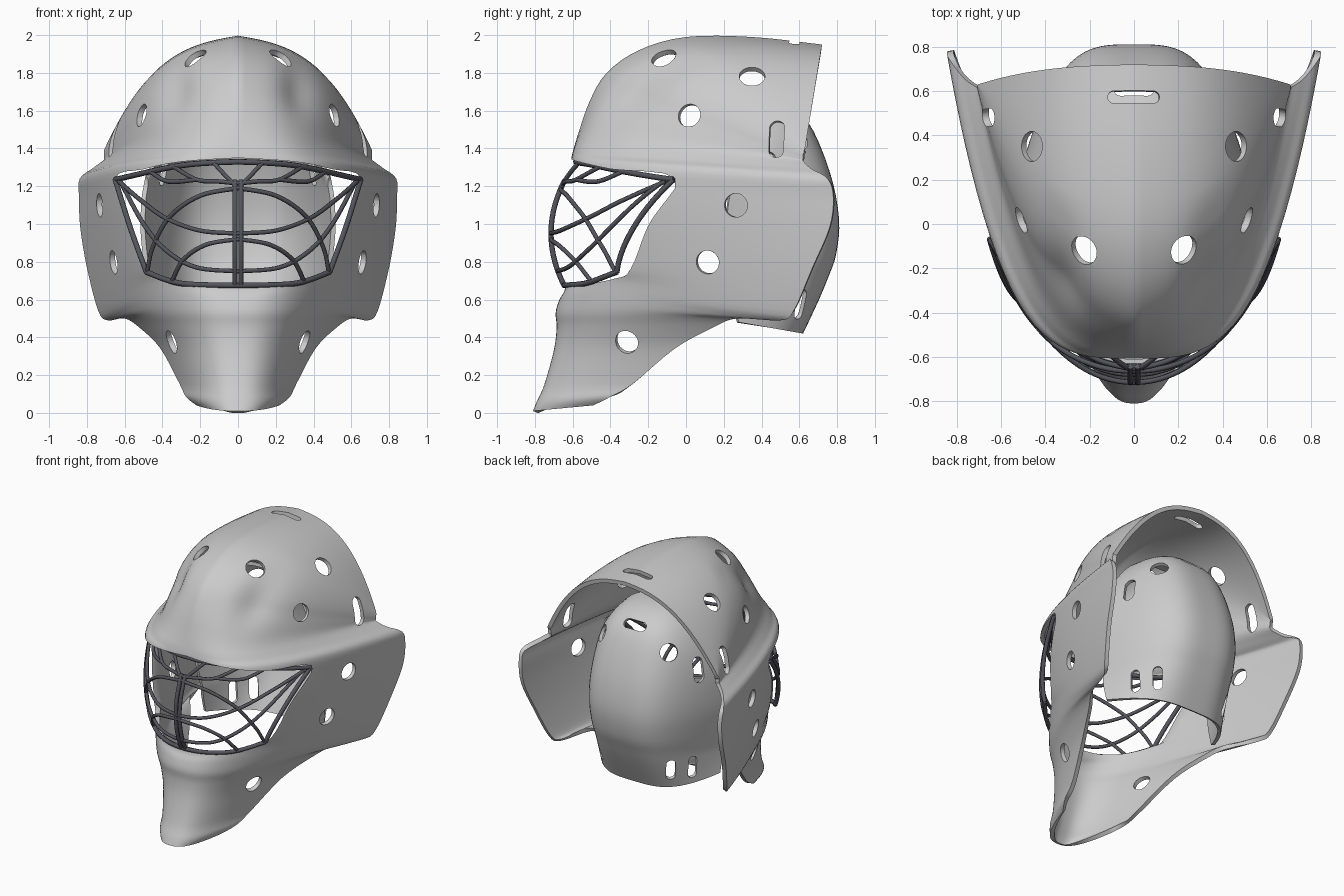
import bpy, bmesh, math
from mathutils import Vector, Matrix
from mathutils.bvhtree import BVHTree

if "Cube" in bpy.data.objects:
    bpy.data.objects.remove(bpy.data.objects["Cube"])


def spline(pts, k):
    """Catmull-Rom through rows of numbers, k steps per span."""
    out = []
    for i in range(len(pts) - 1):
        p1, p2 = pts[i], pts[i + 1]
        p0, p3 = pts[max(i - 1, 0)], pts[min(i + 2, len(pts) - 1)]
        for j in range(k):
            t = j / k
            out.append([0.5 * (2 * b + (c - a) * t + (2 * a - 5 * b + 4 * c - d) * t * t
                               + (3 * b - a - 3 * c + d) * t ** 3)
                        for a, b, c, d in zip(p0, p1, p2, p3)])
    return out + [list(pts[-1])]


def activate(ob):
    bpy.ops.object.select_all(action='DESELECT')
    ob.select_set(True)
    bpy.context.view_layer.objects.active = ob


def add_object(name, bm):
    me = bpy.data.meshes.new(name)
    bm.to_mesh(me)
    ob = bpy.data.objects.new(name, me)
    bpy.context.collection.objects.link(ob)
    return ob


def rib_surface(ribs, n, centre, peak=0, shape=None):
    """Loft of mirrored ribs: (centre y, centre z, edge x, edge y, edge z, exponent)."""
    bm = bmesh.new()
    rows = []
    for yc, zc, xe, ye, ze, p in spline(ribs, 4):
        k = peak * min(max((zc - 1.4) / .35, 0), 1) * (1 - .7 * max(yc, 0))
        row = []
        for i in range(-n, n + 1):
            f = 1 - (1 - abs(i) / n) ** 1.4
            g = (1 - k) * f ** p + k * f
            v = Vector((math.copysign(f * xe, i), yc + (ye - yc) * g, zc + (ze - zc) * g))
            if shape:
                v = shape(v, f, zc, yc)
            row.append(bm.verts.new(v))
        rows.append(row)
    for a, b in zip(rows, rows[1:]):
        for i in range(2 * n):
            bm.faces.new((a[i], a[i + 1], b[i + 1], b[i]))
    bm.normal_update()
    if sum(f.normal.dot(f.calc_center_median() - Vector(centre)) for f in bm.faces) < 0:
        bmesh.ops.reverse_faces(bm, faces=bm.faces)
    bm.normal_update()
    return bm


def prism(bm, outline, mat, depth):
    """Closed prism of a 2D outline, depth each way along local z."""
    lo, hi = [[bm.verts.new(mat @ Vector((x, y, s * depth))) for x, y in outline] for s in (-1, 1)]
    bm.faces.new(lo[::-1])
    bm.faces.new(hi)
    m = len(lo)
    for i in range(m):
        bm.faces.new((lo[i], lo[(i + 1) % m], hi[(i + 1) % m], hi[i]))


def hole(bm, tree, pos, r, half, along):
    """Round hole or rounded slot, set square to the surface."""
    loc, nor, _, _ = tree.find_nearest(Vector(pos))
    u = Vector(along)
    u = (u - nor * u.dot(nor)).normalized()
    m = Matrix((u, nor.cross(u), nor)).transposed().to_4x4()
    m.translation = loc
    pts = []
    for i in range(24):
        a = math.tau * (i + 0.5) / 24
        pts.append((r * math.cos(a) + math.copysign(half, math.cos(a)) * (half > 0), r * math.sin(a)))
    prism(bm, pts, m, 0.07)


def finish(name, surf, holes, thick, opening=None):
    tree = BVHTree.FromBMesh(surf)
    cut = bmesh.new()
    for pos, r, half, along in holes:
        for s in ((1, -1) if pos[0] else (1,)):
            hole(cut, tree, (s * pos[0], pos[1], pos[2]), r, half, (s * along[0], along[1], along[2]))
    if opening:
        prism(cut, opening, Matrix.Translation((0, -0.4, 0)) @ Matrix.Rotation(math.pi / 2, 4, 'X'), 0.6)
    bmesh.ops.recalc_face_normals(cut, faces=cut.faces)
    ob, cutter = add_object(name, surf), add_object(name + "_cutter", cut)
    cutter.hide_render = True
    activate(ob)
    m = ob.modifiers.new("thickness", 'SOLIDIFY')
    m.thickness, m.offset = thick, -1
    b = ob.modifiers.new("holes", 'BOOLEAN')
    b.object, b.operation, b.solver = cutter, 'DIFFERENCE', 'EXACT'
    for mod in (m, b):
        bpy.ops.object.modifier_apply(modifier=mod.name)
    bpy.data.objects.remove(cutter)
    bpy.ops.object.shade_smooth_by_angle(angle=math.radians(38))


# Mask shell, chin to crown
shell_ribs = [
    (-.81, .01, .22, -.49, .04, 2.6), (-.79, .06, .275, -.40, .085, 2.6),
    (-.75, .15, .31, -.28, .155, 2.6), (-.70, .33, .41, -.06, .34, 2.6),
    (-.685, .45, .52, .14, .45, 2.6), (-.69, .53, .60, .27, .50, 2.6),
    (-.67, .60, .69, .50, .49, 2.65), (-.64, .66, .74, .57, .54, 2.7),
    (-.64, .80, .80, .67, .77, 2.8), (-.64, 1.0, .835, .76, .98, 3.1),
    (-.63, 1.2, .842, .78, 1.14, 3.4), (-.61, 1.33, .838, .75, 1.24, 3.45),
    (-.60, 1.38, .77, .66, 1.295, 3.2), (-.57, 1.48, .715, .62, 1.335, 3.0),
    (-.51, 1.65, .71, .62, 1.345, 3.0), (-.42, 1.80, .71, .62, 1.36, 3.1),
    (-.25, 1.92, .71, .62, 1.37, 3.1), (.0, 1.99, .71, .625, 1.38, 3.1),
    (.35, 1.99, .71, .625, 1.39, 2.9), (.72, 1.95, .705, .63, 1.40, 2.7)]


def sculpt(v, f, zc, yc):
    # Forehead furrows beside the central ridge, and raised cheek lip
    w = math.exp(-((zc - 1.78) / .16) ** 2) * (1 if yc < 0 else 0)
    c = Vector((0, .3, 1.3))
    v = c + (v - c) * (1 - .06 * w * math.exp(-((f - .46) / .12) ** 2))
    v.z += .07 * math.exp(-((zc - .66) / .07) ** 2) * math.sin(math.pi * min(f, 1)) ** 2
    return v


half_eye = spline([(0, .675), (.3, .685), (.42, .71), (.49, .76), (.57, .98), (.65, 1.24),
                   (.5, 1.29), (.3, 1.33), (0, 1.35)], 4)
eye = half_eye + [(-x, z) for x, z in half_eye[-2:0:-1]]
Z, X = (0, 0, 1), (1, 0, 0)
finish("mask_shell", rib_surface(shell_ribs, 26, (0, .3, 1), .22, sculpt), [
    ((.18, -.09, 1.82), .068, 0, X), ((.46, .35, 1.78), .068, 0, X), ((.53, .01, 1.58), .062, 0, X),
    ((.66, .48, 1.45), .04, .06, Z), ((.71, .27, 1.10), .063, 0, Z), ((.64, .12, .80), .063, 0, Z),
    ((.34, -.31, .38), .063, 0, Z), ((0, .575, 1.97), .028, .088, X)], .03, eye)

# Back plate cup
plate_ribs = [
    (.30, 1.69, .49, .25, 1.25, 2.8), (.48, 1.66, .50, .24, 1.20, 2.8),
    (.64, 1.55, .51, .23, 1.14, 3.0), (.76, 1.28, .515, .22, 1.06, 3.3),
    (.81, 1.03, .515, .22, .95, 3.4), (.795, .84, .50, .22, .80, 3.4),
    (.75, .71, .48, .24, .68, 3.4), (.70, .59, .48, .25, .60, 3.4),
    (.62, .42, .48, .28, .48, 3.4)]
finish("back_plate", rib_surface(plate_ribs, 18, (0, .2, 1)), [
    ((0, .60, 1.58), .035, .055, X), ((.28, .60, 1.45), .062, 0, X), ((.43, .45, 1.30), .04, .05, Z),
    ((.31, .62, .57), .032, .05, Z), ((.43, .50, .57), .032, .05, Z)], .025)

# Wire cage: bars drawn in front view, wrapped on a curved face
steel = bpy.data.materials.new("dark_steel")
steel.diffuse_color = (.09, .09, .11, 1)
steel.use_nodes = True
steel.node_tree.nodes["Principled BSDF"].inputs["Base Color"].default_value = steel.diffuse_color


def bar(name, pts, r=.012, mirror=False, whole=False):
    path = spline(pts, 8)
    if whole:
        path = [[-x, z] for x, z in path[::-1]][:-1] + path
    cu = bpy.data.curves.new(name, 'CURVE')
    cu.dimensions, cu.bevel_depth, cu.bevel_resolution, cu.use_fill_caps = '3D', r, 2, True
    for s in ((1, -1) if mirror else (1,)):
        sp = cu.splines.new('POLY')
        sp.points.add(len(path) - 1)
        for p, (x, z) in zip(sp.points, path):
            y = -.715 + .1 * ((z - .95) / .33) ** 2 + 1.42 * abs(x) ** 2.1
            p.co = (s * x, y, z, 1)
    cu.materials.append(steel)
    ob = bpy.data.objects.new(name, cu)
    bpy.context.collection.objects.link(ob)
    activate(ob)
    bpy.ops.object.convert(target='MESH')
    bpy.ops.object.shade_smooth_by_angle(angle=math.radians(60))


bar("cage_top_rail", [(0, 1.33), (.3, 1.31), (.65, 1.235)], .015, whole=True)
bar("cage_side_rail", [(.65, 1.235), (.57, .98), (.485, .745)], .015, mirror=True)
bar("cage_bottom_rail", [(0, .675), (.3, .685), (.485, .745)], .015, whole=True)
bar("cage_brow_bar", [(0, 1.215), (.1, 1.225), (.22, 1.235), (.35, 1.31)], whole=True)
bar("cage_brow_side_bar", [(.22, 1.235), (.37, 1.225), (.46, 1.275)], mirror=True)
bar("cage_brow_strut", [(.02, 1.21), (.07, 1.26), (.13, 1.325)], mirror=True)
bar("cage_upper_arch", [(0, 1.19), (.2, 1.15), (.36, 1.04), (.45, .88), (.48, .75)], whole=True)
bar("cage_lower_arch", [(0, .92), (.17, .89), (.29, .81), (.35, .695)], whole=True)
bar("cage_middle_bowl", [(0, .95), (.2, .965), (.38, 1.03), (.52, 1.13), (.63, 1.225)], whole=True)
bar("cage_lower_bowl", [(0, .75), (.22, .77), (.38, .86), (.5, 1.0), (.62, 1.22)], whole=True)
bar("cage_centre_post", [(.016, 1.23), (.016, .95), (.016, .675)], .014, mirror=True)
